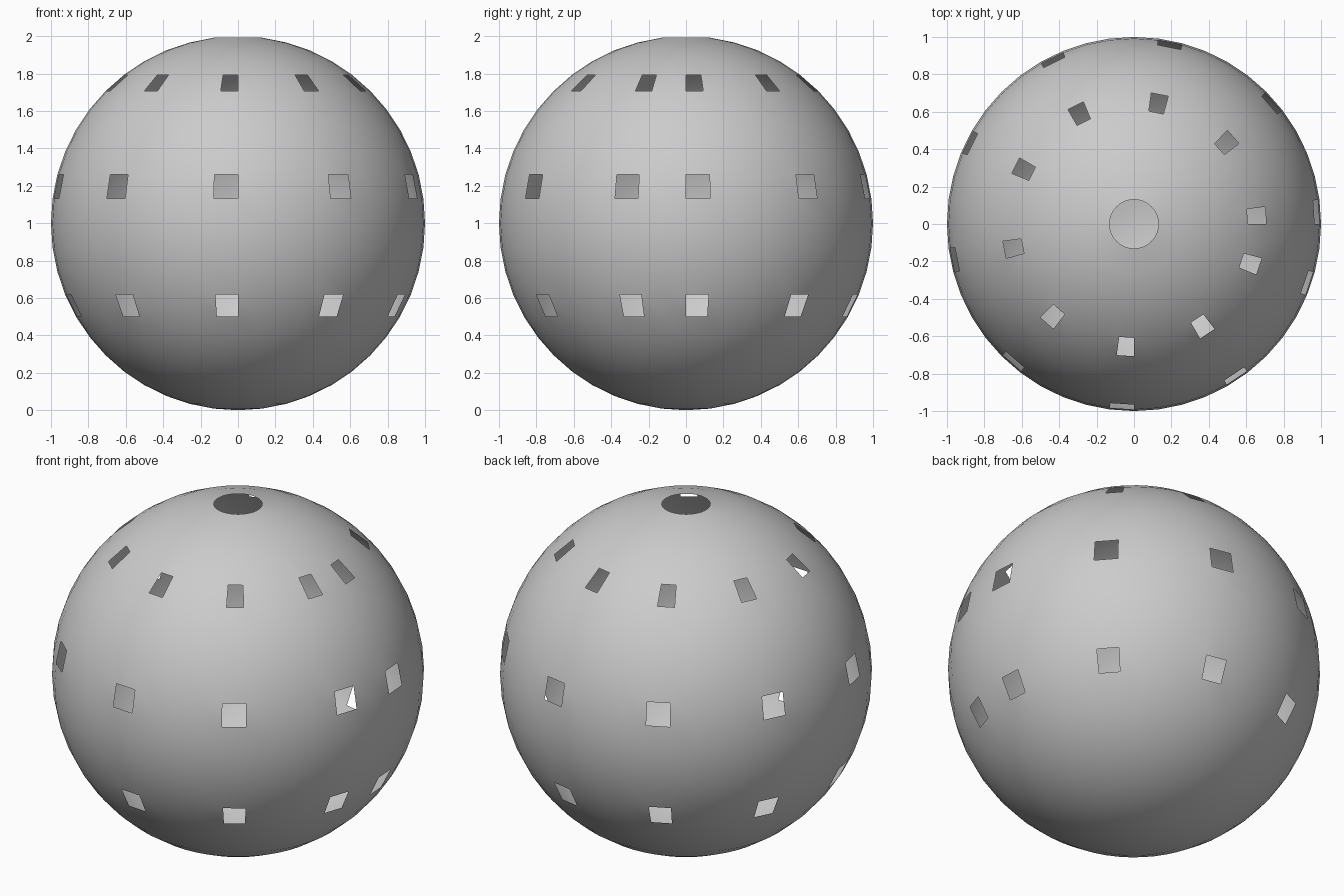
import bpy, bmesh, math

if "Cube" in bpy.data.objects:
    bpy.data.objects.remove(bpy.data.objects["Cube"])

SEGMENTS, RINGS = 48, 24
STEP = 360 / SEGMENTS

# Plain grey shell material
grey = bpy.data.materials.new("grey")
grey.diffuse_color = (0.6, 0.6, 0.6, 1)
grey.use_nodes = True
grey.node_tree.nodes["Principled BSDF"].inputs["Base Color"].default_value = grey.diffuse_color

# Thin spherical shell
bm = bmesh.new()
bmesh.ops.create_uvsphere(bm, u_segments=SEGMENTS, v_segments=RINGS, radius=1)

# Openings: the top cap, and every fifth panel in three bands
WINDOW_BANDS = (-4, 1, 6)
openings = []
for face in bm.faces:
    c = face.calc_center_median()
    band = math.floor(math.degrees(math.atan2(c.z, math.hypot(c.x, c.y))) / STEP)
    column = math.floor((math.degrees(math.atan2(c.y, c.x)) % 360) / STEP)
    if len(face.verts) == 3 and c.z > 0:
        openings.append(face)
    elif band in WINDOW_BANDS and column % 5 == 0:
        openings.append(face)
bmesh.ops.delete(bm, geom=openings, context='FACES')
bmesh.ops.translate(bm, verts=bm.verts, vec=(0, 0, 1))
for face in bm.faces:
    face.smooth = True

mesh = bpy.data.meshes.new("perforated_sphere")
bm.to_mesh(mesh)
bm.free()
mesh.materials.append(grey)
shell = bpy.data.objects.new("perforated_sphere", mesh)
bpy.context.collection.objects.link(shell)
